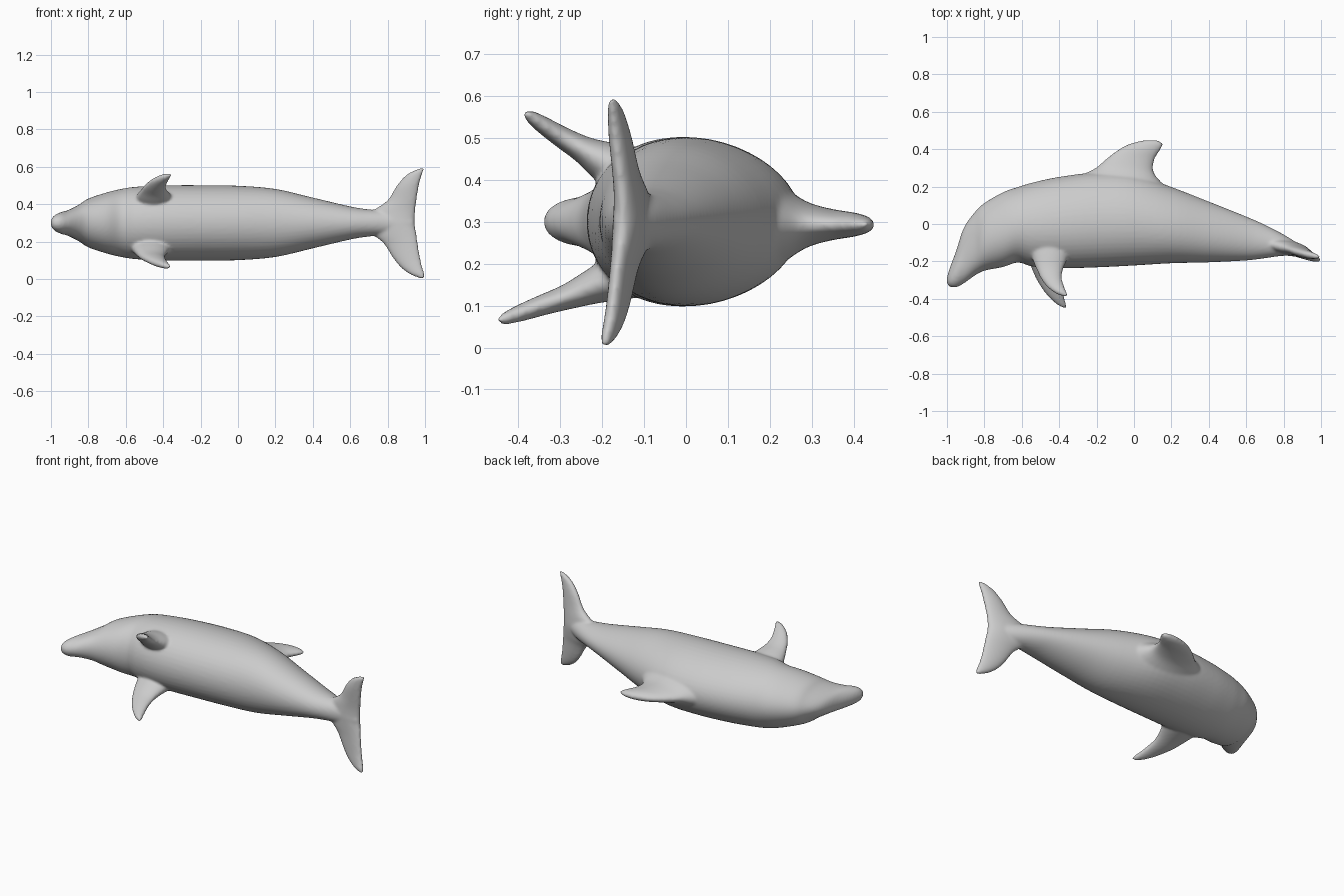
import bpy, bmesh, math
from mathutils import Vector

grey = bpy.data.materials.new("dolphin grey")
grey.diffuse_color = (0.6, 0.6, 0.6, 1)


def refine(rows, steps=5):
    """Catmull-Rom interpolation between rows of numbers."""
    out = []
    for i in range(len(rows) - 1):
        a, b, c, d = (Vector(rows[max(0, min(len(rows) - 1, i + k))]) for k in (-1, 0, 1, 2))
        for s in range(steps):
            t = s / steps
            out.append(0.5 * (2 * b + (c - a) * t + (2 * a - 5 * b + 4 * c - d) * t * t
                              + (3 * b - a - 3 * c + d) * t ** 3))
    return out + [Vector(rows[-1])]


def loft(name, rings):
    """Skin a list of equal-length rings and cap both ends."""
    bm = bmesh.new()
    loops = [[bm.verts.new(p) for p in ring] for ring in rings]
    n = len(loops[0])
    for a, b in zip(loops, loops[1:]):
        for i in range(n):
            bm.faces.new((a[i], a[(i + 1) % n], b[(i + 1) % n], b[i]))
    bm.faces.new(loops[0][::-1])
    bm.faces.new(loops[-1])
    bmesh.ops.recalc_face_normals(bm, faces=bm.faces)
    mesh = bpy.data.meshes.new(name)
    bm.to_mesh(mesh)
    bm.free()
    mesh.materials.append(grey)
    obj = bpy.data.objects.new(name, mesh)
    bpy.context.collection.objects.link(obj)
    return obj


def oval(center, u, v, n=32, egg=0.0):
    """Ring around center with half-axes u and v; egg narrows the +u end."""
    ring = []
    for i in range(n):
        a = 2 * math.pi * i / n
        c, s = math.cos(a), math.sin(a)
        ring.append(center + u * c + v * s * (1 - egg * c))
    return ring


# Body: x, belly y, back y, half width
body_rows = [(-1.0, -0.318, -0.285, 0.014), (-0.985, -0.336, -0.235, 0.038),
             (-0.95, -0.338, -0.14, 0.057), (-0.91, -0.318, -0.02, 0.068),
             (-0.85, -0.275, 0.065, 0.098), (-0.8, -0.25, 0.112, 0.13),
             (-0.7, -0.23, 0.17, 0.163), (-0.62, -0.206, 0.198, 0.182),
             (-0.54, -0.228, 0.222, 0.193), (-0.4, -0.237, 0.252, 0.2),
             (-0.2, -0.232, 0.275, 0.201), (0, -0.222, 0.265, 0.198),
             (0.2, -0.21, 0.198, 0.181), (0.4, -0.205, 0.12, 0.135),
             (0.6, -0.195, 0.04, 0.088), (0.7, -0.183, -0.004, 0.072),
             (0.8, -0.17, -0.056, 0.062), (0.88, -0.175, -0.105, 0.045),
             (0.935, -0.172, -0.135, 0.02)]
rings = []
for x, lo, hi, w in refine(body_rows):
    rings.append(oval(Vector((x, (lo + hi) / 2, 0.3)), Vector((0, (hi - lo) / 2, 0)),
                      Vector((0, 0, w)), 48, 0.1))
parts = [loft("body", rings)]

# Dorsal fin: y, leading x, trailing x, half thickness
fin_rows = [(0.17, -0.34, 0.2, 0.12), (0.225, -0.31, 0.145, 0.095), (0.265, -0.27, 0.112, 0.068),
            (0.3, -0.205, 0.102, 0.05), (0.35, -0.147, 0.112, 0.037), (0.4, -0.08, 0.143, 0.029),
            (0.43, -0.02, 0.155, 0.021), (0.448, 0.05, 0.125, 0.01)]
parts.append(loft("dorsal_fin", [
    oval(Vector(((a + b) / 2, y, 0.293)), Vector(((b - a) / 2, 0, 0)), Vector((0, 0, t)))
    for y, a, b, t in refine(fin_rows)]))

# Flippers: centre x, y, z, half chord, half thickness
upper = [(-0.45, -0.1, 0.4, 0.12, 0.07), (-0.45, -0.19, 0.442, 0.092, 0.05),
         (-0.45, -0.245, 0.472, 0.07, 0.033), (-0.44, -0.295, 0.501, 0.056, 0.026),
         (-0.415, -0.34, 0.53, 0.045, 0.021), (-0.385, -0.372, 0.552, 0.028, 0.015),
         (-0.36, -0.386, 0.562, 0.008, 0.007)]
lower = [(-0.46, -0.1, 0.19, 0.13, 0.07), (-0.465, -0.21, 0.15, 0.092, 0.045),
         (-0.46, -0.28, 0.122, 0.07, 0.031), (-0.44, -0.34, 0.102, 0.056, 0.025),
         (-0.415, -0.39, 0.084, 0.042, 0.021), (-0.385, -0.432, 0.069, 0.024, 0.015),
         (-0.368, -0.448, 0.064, 0.008, 0.007)]
for name, rows in (("upper_flipper", upper), ("lower_flipper", lower)):
    rows = refine(rows)
    rings = []
    for i, (x, y, z, c, t) in enumerate(rows):
        p, q = rows[max(i - 1, 0)], rows[min(i + 1, len(rows) - 1)]
        across = Vector((0, p[2] - q[2], q[1] - p[1])).normalized()
        rings.append(oval(Vector((x, y, z)), Vector((c, 0, 0)), across * t))
    parts.append(loft(name, rings))

# Tail flukes: z, leading x, trailing x, centre y, half thickness
fluke_rows = [(0.003, 0.975, 1.0, -0.175, 0.008), (0.025, 0.92, 0.998, -0.172, 0.017),
              (0.06, 0.872, 0.988, -0.166, 0.022), (0.11, 0.83, 0.975, -0.16, 0.025),
              (0.19, 0.778, 0.962, -0.153, 0.029), (0.24, 0.72, 0.955, -0.147, 0.036),
              (0.3, 0.69, 0.945, -0.142, 0.042), (0.36, 0.715, 0.948, -0.143, 0.036),
              (0.42, 0.797, 0.955, -0.148, 0.029), (0.5, 0.848, 0.968, -0.155, 0.025),
              (0.555, 0.897, 0.983, -0.158, 0.019), (0.58, 0.94, 0.993, -0.158, 0.014),
              (0.593, 0.975, 0.995, -0.158, 0.007)]
parts.append(loft("tail_flukes", [
    oval(Vector(((a + b) / 2, y - 0.2 * ((a + b) / 2 - 0.9), z)),
         Vector(((b - a) / 2, -0.1 * (b - a), 0)), Vector((0, t, 0)))
    for z, a, b, y, t in refine(fluke_rows)]))

# Fuse the parts into one skin with soft joints
for p in parts:
    p.select_set(True)
bpy.context.view_layer.objects.active = parts[0]
bpy.ops.object.join()
dolphin = bpy.context.object
dolphin.name = "dolphin_body"
remesh = dolphin.modifiers.new("fuse", 'REMESH')
remesh.mode = 'VOXEL'
remesh.voxel_size = 0.008
remesh.use_smooth_shade = True
smooth = dolphin.modifiers.new("soften", 'SMOOTH')
smooth.factor = 0.5
smooth.iterations = 8
